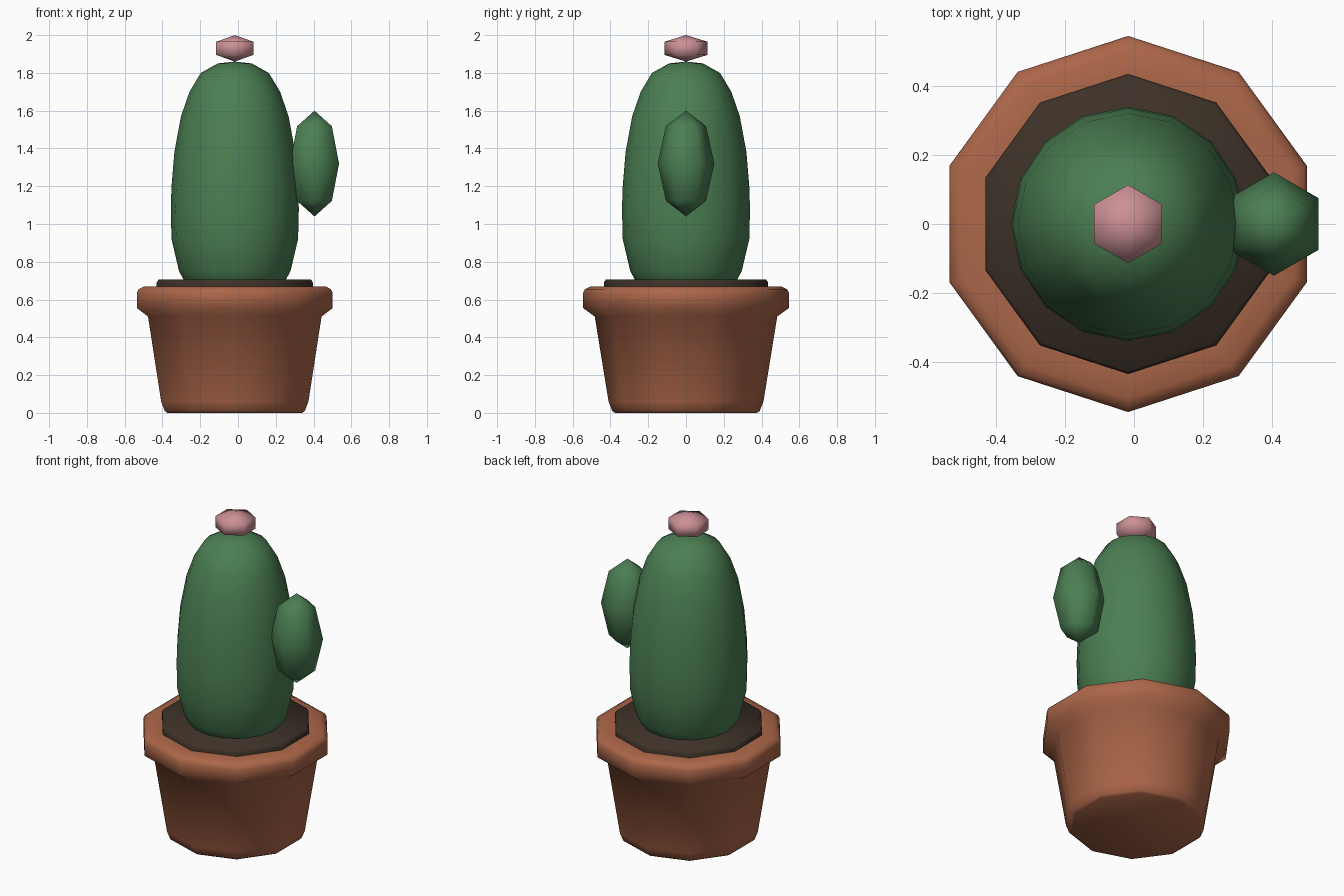
import bpy
import bmesh
from math import sin, cos, pi, radians

cube = bpy.data.objects.get("Cube")
if cube:
    bpy.data.objects.remove(cube, do_unlink=True)

AXIS_X = -0.017  # pot and stem share this axis


def material(name, rgb):
    mat = bpy.data.materials.new(name)
    mat.use_nodes = True
    mat.diffuse_color = (*rgb, 1)
    mat.node_tree.nodes["Principled BSDF"].inputs["Base Color"].default_value = (*rgb, 1)
    return mat


def lathe(name, profile, sides, mat, x=AXIS_X):
    """Revolve (radius, z) points, listed upwards, with a corner on the y axis."""
    bm = bmesh.new()
    rings = []
    for r, z in profile:
        count = sides if r > 0 else 1
        angles = [pi / 2 + 2 * pi * i / sides for i in range(count)]
        rings.append([bm.verts.new((r * cos(a), r * sin(a), z)) for a in angles])
    for low, high in zip(rings, rings[1:]):
        for i in range(sides):
            j = (i + 1) % sides
            corners = [low[i % len(low)], low[j % len(low)],
                       high[j % len(high)], high[i % len(high)]]
            bm.faces.new(list(dict.fromkeys(corners)))
    for ring in (rings[0], rings[-1]):
        if len(ring) > 1:
            bm.faces.new(ring)
    bmesh.ops.recalc_face_normals(bm, faces=bm.faces)
    mesh = bpy.data.meshes.new(name)
    bm.to_mesh(mesh)
    bm.free()
    mesh.materials.append(mat)
    obj = bpy.data.objects.new(name, mesh)
    obj.location.x = x
    bpy.context.collection.objects.link(obj)
    bpy.ops.object.select_all(action="DESELECT")
    obj.select_set(True)
    bpy.context.view_layer.objects.active = obj
    bpy.ops.object.shade_smooth_by_angle(angle=radians(75))
    return obj


def ellipsoid(radius, half_height, z, rings):
    steps = [pi * k / rings for k in range(rings + 1)]
    return [(radius * sin(a) if 0 < k < rings else 0, z - half_height * cos(a))
            for k, a in enumerate(steps)]


terracotta = material("terracotta", (0.41, 0.133, 0.066))
earth = material("dark earth", (0.046, 0.031, 0.021))
green = material("cactus green", (0.07, 0.21, 0.085))
pink = material("blossom pink", (0.60, 0.28, 0.30))

# Ten-sided pot with a thick rolled rim
lathe("pot", [(0.375, 0), (0.39, 0.01), (0.41, 0.06), (0.483, 0.51),
              (0.545, 0.555), (0.545, 0.635), (0.535, 0.655), (0.505, 0.67),
              (0.42, 0.67)], 10, terracotta)

# Soil disc
lathe("soil", [(0.435, 0.64), (0.435, 0.69), (0.425, 0.705)], 10, earth)

# Main stem
lathe("stem", [(0.24, 0.67), (0.27, 0.705), (0.295, 0.75), (0.335, 0.92),
               (0.339, 1.08), (0.335, 1.2), (0.32, 1.38), (0.285, 1.57),
               (0.24, 1.70), (0.18, 1.80), (0.09, 1.85), (0, 1.86)], 16, green)

# Side arm and blossom
lathe("side_arm", ellipsoid(0.15, 0.28, 1.32, 4), 6, green, 0.405)
lathe("blossom", ellipsoid(0.131, 0.07, 1.93, 3), 6, pink)
